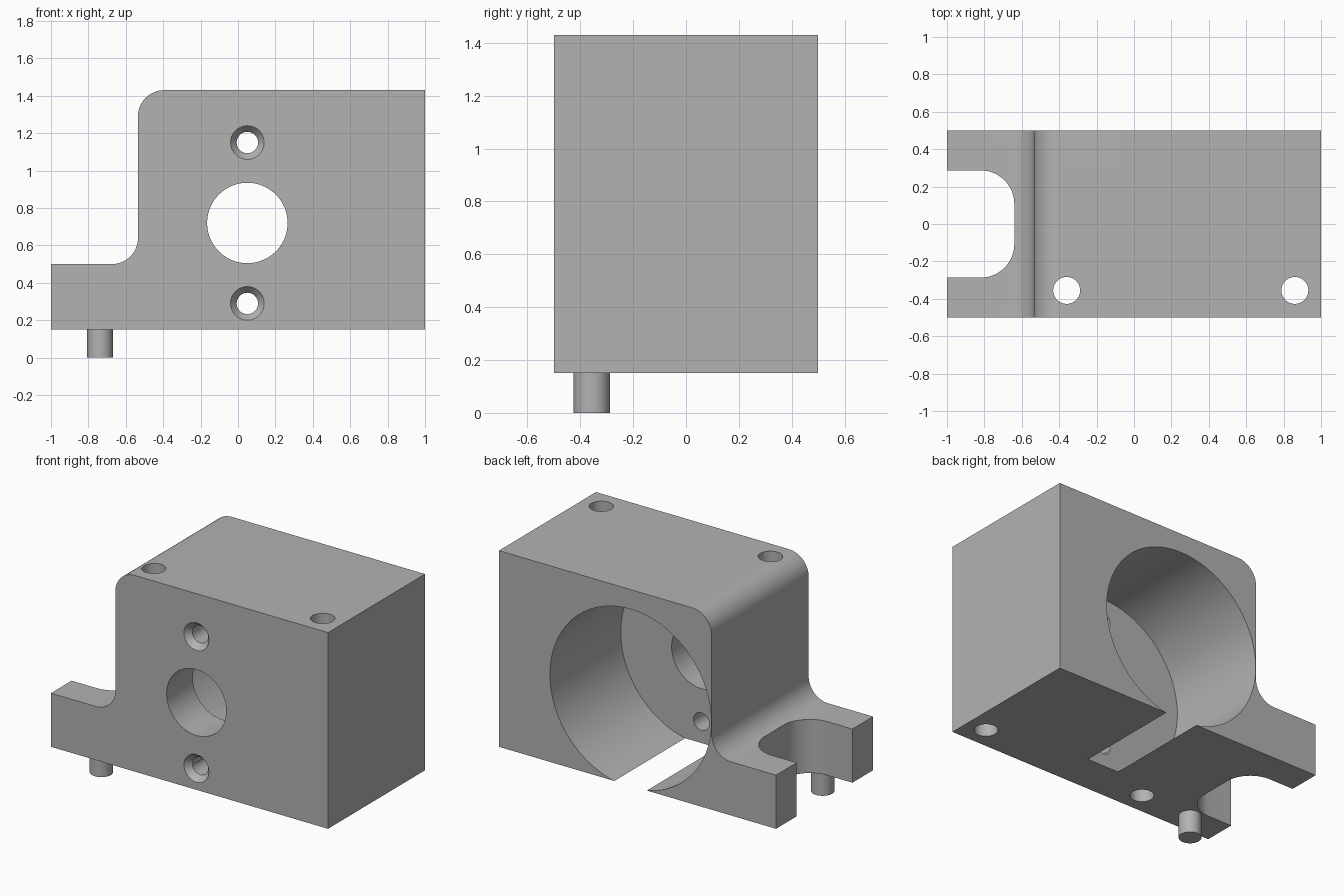
import bpy, bmesh
from math import sin, cos, pi, radians
from mathutils import Vector, Matrix

default = bpy.data.objects.get("Cube")
if default:
    bpy.data.objects.remove(default, do_unlink=True)

grey = bpy.data.materials.new("machined grey")
grey.use_nodes = True
grey.diffuse_color = (0.448, 0.448, 0.448, 1)
grey.node_tree.nodes["Principled BSDF"].inputs["Base Color"].default_value = grey.diffuse_color


def finish(name, bm):
    bmesh.ops.recalc_face_normals(bm, faces=bm.faces)
    mesh = bpy.data.meshes.new(name)
    bm.to_mesh(mesh)
    bm.free()
    mesh.materials.append(grey)
    obj = bpy.data.objects.new(name, mesh)
    bpy.context.collection.objects.link(obj)
    return obj


def arc(cx, cy, r, start, end, steps=16):
    angles = [radians(start + (end - start) * i / steps) for i in range(steps + 1)]
    return [(cx + r * cos(a), cy + r * sin(a)) for a in angles]


def prism(name, outline, to_3d, depth):
    """Extrude a 2D outline along a depth vector."""
    bm = bmesh.new()
    face = bm.faces.new([bm.verts.new(to_3d(u, v)) for u, v in outline])
    out = bmesh.ops.extrude_face_region(bm, geom=[face])
    moved = [g for g in out["geom"] if isinstance(g, bmesh.types.BMVert)]
    bmesh.ops.translate(bm, verts=moved, vec=depth)
    return finish(name, bm)


def round_bar(name, start, end, r1, r2=None, segments=64):
    """Cylinder or cone between two points."""
    a, b = Vector(start), Vector(end)
    bm = bmesh.new()
    turn = (b - a).to_track_quat("Z", "Y").to_matrix().to_4x4()
    bmesh.ops.create_cone(bm, cap_ends=True, segments=segments, radius1=r1,
                          radius2=r1 if r2 is None else r2, depth=(b - a).length,
                          matrix=Matrix.Translation((a + b) / 2) @ turn)
    return finish(name, bm)


def smooth(obj):
    bpy.ops.object.select_all(action="DESELECT")
    obj.select_set(True)
    bpy.context.view_layer.objects.active = obj
    bpy.ops.object.shade_smooth_by_angle(angle=radians(25))


# Stepped block with a rounded shoulder and a filleted step
side = [(-1, 0.15), (1, 0.15), (1, 1.43)]
side += arc(-0.395, 1.29, 0.14, 90, 180)
side += arc(-0.675, 0.64, 0.14, 0, -90)
side += [(-1, 0.5)]
block = prism("bearing_block", side, lambda x, z: (x, -0.5, z), (0, 1, 0))

# Rounded notch through the foot
notch = [(-1.2, -0.287)] + arc(-0.82, -0.107, 0.18, -90, 0)
notch += arc(-0.82, 0.107, 0.18, 0, 90) + [(-1.2, 0.287)]
cutters = [prism("notch_cutter", notch, lambda x, y: (x, y, 0), (0, 0, 0.9))]

# Large rear bore that breaks through the underside, and the front opening
bx, bz = 0.05, 0.72
cutters.append(round_bar("bore_cutter", (bx, -0.23, bz), (bx, 0.7, bz), 0.582, segments=128))
cutters.append(round_bar("opening_cutter", (bx, -0.7, bz), (bx, 0, bz), 0.215, segments=96))

# Countersunk screw holes above and below the opening
for z in (bz - 0.43, bz + 0.43):
    cutters.append(round_bar("screw_cutter", (bx, -0.7, z), (bx, -0.1, z), 0.057))
    cutters.append(round_bar("countersink_cutter", (bx, -0.54, z), (bx, -0.42, z), 0.123, 0.024))

# Vertical bolt holes
for x in (-0.36, 0.86):
    cutters.append(round_bar("bolt_cutter", (x, -0.355, 0), (x, -0.355, 1.6), 0.072))

bpy.context.view_layer.objects.active = block
for cutter in cutters:
    cutter.hide_render = True
    mod = block.modifiers.new("cut", "BOOLEAN")
    mod.operation, mod.solver, mod.object = "DIFFERENCE", "EXACT", cutter
    bpy.ops.object.modifier_apply(modifier=mod.name)
    bpy.data.objects.remove(cutter, do_unlink=True)
smooth(block)

# Locating pin under the foot
pin = round_bar("locating_pin", (-0.737, -0.356, 0), (-0.737, -0.356, 0.15), 0.069)
smooth(pin)
